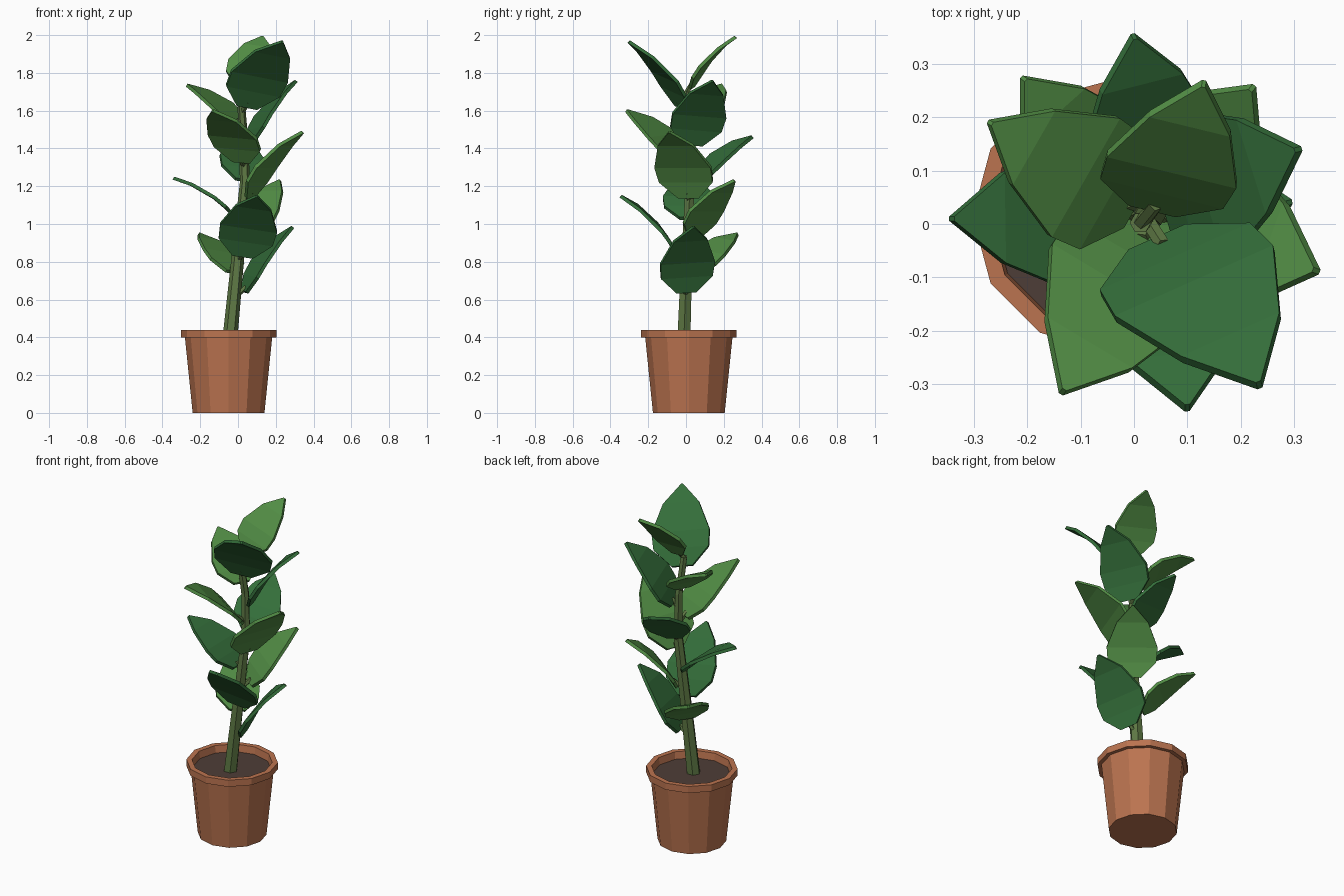
import bpy, bmesh, math
from mathutils import Vector

if "Cube" in bpy.data.objects:
    bpy.data.objects.remove(bpy.data.objects["Cube"])

def material(name, rgb):
    m = bpy.data.materials.new(name)
    m.diffuse_color = (*rgb, 1)
    m.use_nodes = True
    m.node_tree.nodes["Principled BSDF"].inputs["Base Color"].default_value = m.diffuse_color
    return m

TERRACOTTA = material("terracotta", (0.50, 0.175, 0.08))
SOIL = material("dark soil", (0.076, 0.048, 0.038))
STEM = material("olive stem", (0.112, 0.19, 0.058))
LIGHT = material("light leaf green", (0.085, 0.27, 0.06))
DARK = material("deep leaf green", (0.034, 0.155, 0.042))

def finish(bm, name, mat):
    bmesh.ops.recalc_face_normals(bm, faces=bm.faces)
    me = bpy.data.meshes.new(name)
    bm.to_mesh(me)
    bm.free()
    me.materials.append(mat)
    ob = bpy.data.objects.new(name, me)
    bpy.context.collection.objects.link(ob)
    return ob

def loft(bm, rings):
    """Skin a list of equally long closed loops of points and cap the ends."""
    loops = [[bm.verts.new(p) for p in r] for r in rings]
    n = len(loops[0])
    for a, b in zip(loops, loops[1:]):
        for i in range(n):
            bm.faces.new((a[i], a[(i + 1) % n], b[(i + 1) % n], b[i]))
    bm.faces.new(loops[0][::-1])
    bm.faces.new(loops[-1])

def ring(center, r, sides):
    return [Vector(center) + Vector((r * math.cos(k * math.tau / sides),
            r * math.sin(k * math.tau / sides), 0)) for k in range(sides)]

# Pot with rim and soil, twelve sided
PX, PY = -0.05, 0.015
bm = bmesh.new()
profile = [(0.19, 0), (0.231, 0.40), (0.253, 0.40), (0.253, 0.44), (0.222, 0.44), (0.213, 0.37)]
loft(bm, [ring((PX, PY, z), r, 12) for r, z in profile])
finish(bm, "pot", TERRACOTTA)
bm = bmesh.new()
loft(bm, [ring((PX, PY, 0.372), 0.212, 12), ring((PX, PY, 0.397), 0.216, 12)])
finish(bm, "soil", SOIL)

# Bent, tapering stem
path = [(-0.045, -0.012, 0.37, 0.04), (-0.003, 0.003, 0.80, 0.034), (0.037, 0.022, 1.22, 0.027),
        (0.028, 0.028, 1.48, 0.023), (0.012, 0.002, 1.70, 0.02)]
bm = bmesh.new()
loft(bm, [ring(p[:3], p[3], 6) for p in path])
finish(bm, "stem", STEM)

def stem_at(z):
    z = min(z, path[-1][2])
    for a, b in zip(path, path[1:]):
        if z <= b[2]:
            return Vector(a[:3]).lerp(Vector(b[:3]), (z - a[2]) / (b[2] - a[2]))

def stalk(name, a, b, r=0.014):
    bm = bmesh.new()
    d = (b - a).normalized()
    u = d.orthogonal().normalized()
    v = d.cross(u)
    circle = [u * r * math.cos(k * math.tau / 5) + v * r * math.sin(k * math.tau / 5) for k in range(5)]
    loft(bm, [[a + c for c in circle], [b + c for c in circle]])
    finish(bm, name, STEM)

# Leaf outline: position along the midrib, share of the half width
OUTLINE = [(0, 0.36), (0.2, 0.95), (0.4, 1.0), (0.75, 0.62), (1, 0.03)]

def leaf(i, base, tip, roll, mat):
    base, tip = Vector(base), Vector(tip)
    rib = tip - base
    length = rib.length
    flat = Vector((-rib.y, rib.x, 0)).normalized()
    rise = rib.normalized().cross(flat)
    c, s = math.cos(math.radians(roll)), math.sin(math.radians(roll))
    side, up = flat * c + rise * s, rise * c - flat * s
    half = 0.345 * length
    rings = []
    for t, w in OUTLINE:
        p = base + rib * t + up * (0.32 * length * t * (1 - t))
        d, h = side * (half * w), up * 0.009
        rings.append([p - d - h, p + d - h, p + d + h, p - d + h])
    bm = bmesh.new()
    loft(bm, rings)
    finish(bm, f"leaf_{i}", mat)
    stalk(f"leaf_stalk_{i}", stem_at(base.z - 0.03), base + rib * 0.06 + up * 0.01)

# Leaves spiral up the stem: blade base, blade tip, roll about the midrib
LEAVES = [
    ((0.035, 0.0, 0.64), (0.29, 0.04, 0.984), 6),
    ((-0.03, 0.035, 0.745), (-0.207, 0.273, 0.947), 9),
    ((0.025, -0.045, 0.83), (0.10, -0.345, 1.147), -12),
    ((0.05, 0.04, 0.93), (0.222, 0.255, 1.23), 0),
    ((-0.01, 0.015, 1.03), (-0.342, 0.01, 1.243), 0),
    ((0.06, 0.015, 1.14), (0.342, -0.088, 1.487), 0),
    ((0.03, 0.065, 1.23), (0.0, 0.352, 1.462), 13),
    ((0.02, -0.015, 1.33), (-0.134, -0.315, 1.60), -6),
    ((0.06, 0.035, 1.42), (0.308, 0.14, 1.757), -7),
    ((0.0, 0.035, 1.53), (-0.27, 0.19, 1.735), 0),
    ((0.045, -0.03, 1.62), (0.235, -0.302, 1.965), -15),
    ((0.035, 0.03, 1.725), (0.131, 0.263, 1.99), 12),
]
for i, (base, tip, roll) in enumerate(LEAVES):
    dark = i in (0, 2, 4, 6, 8, 10)
    leaf(i + 1, base, tip, roll, DARK if dark else LIGHT)
